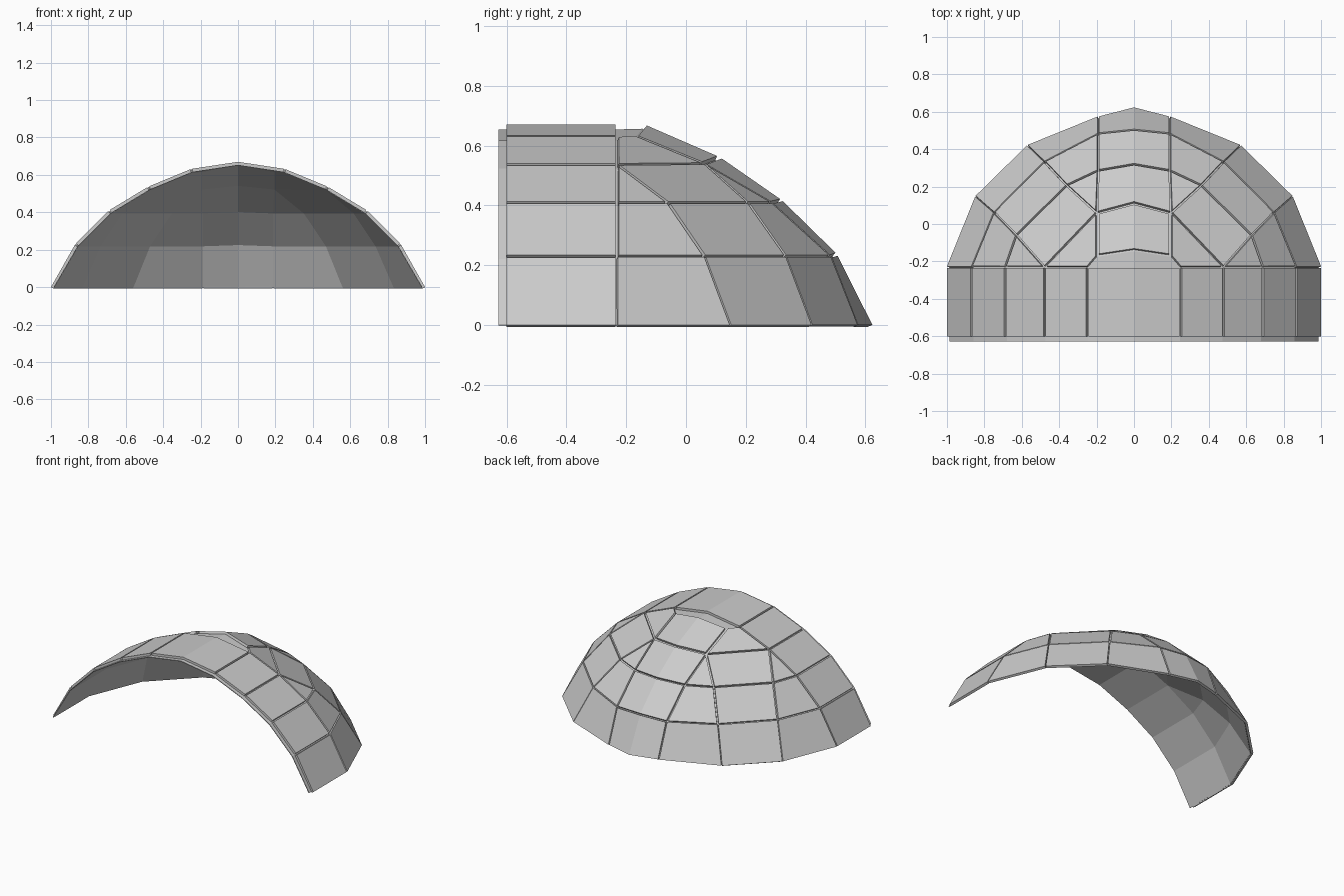
import bpy, bmesh
from mathutils import Vector

if "Cube" in bpy.data.objects:
    bpy.data.objects.remove(bpy.data.objects["Cube"])

# Vault profile (x, z), from the ground to the crown
VAULT = [(1.0, 0), (0.87, 0.23), (0.69, 0.41), (0.48, 0.537), (0.25, 0.632), (0, 0.67)]
Y_BACK, Y_FRONT, Y_LIP = -0.23, -0.607, -0.627
GAP, PANEL, LINING = 0.006, 0.016, 0.005

# Dome ribs: vault arch, two diagonal ribs, side of centre strip, centre line
rib_v = [(x, Y_BACK, z) for x, z in VAULT]
rib_a = [(0.847, 0.15, 0), (0.75, 0.063, 0.23), (0.63, -0.06, 0.41), rib_v[3]]
rib_b = [(0.57, 0.423, 0), (0.48, 0.335, 0.23), (0.36, 0.208, 0.41), (0.2, 0.062, 0.54)]
rib_c = [(0.192, 0.577, 0), (0.192, 0.485, 0.23), (0.192, 0.287, 0.41), rib_b[3]]
rib_0 = [(0, 0.626, 0), (0, 0.505, 0.237), (0, 0.32, 0.418), (0, 0.115, 0.56)]
crown_side, crown_mid = (0.2, -0.172, 0.635), (0, -0.142, 0.672)


def mirrored(polys):
    return polys + [[(-x, y, z) for x, y, z in p] for p in polys]


def make(name, polys, gap, sink, thick, mirror=False):
    """Surface from polygons, shrunk by gap, sunk along normals, then thickened inward."""
    bm = bmesh.new()
    for p in polys:
        pts = [q for i, q in enumerate(p) if q != p[i - 1]]
        bm.faces.new([bm.verts.new(q) for q in pts])
    bmesh.ops.remove_doubles(bm, verts=bm.verts[:], dist=0.001)
    bm.normal_update()
    for f in bm.faces:
        c = f.calc_center_median()
        if f.normal.dot(c - Vector((0, min(c.y, -0.2), -0.1))) < 0:
            f.normal_flip()
    bm.normal_update()
    if gap:
        rim = bmesh.ops.inset_region(bm, faces=bm.faces[:], thickness=gap,
                                     use_boundary=True, use_even_offset=True)
        bmesh.ops.delete(bm, geom=rim["faces"], context='FACES')
        loose = [v for v in bm.verts if not v.link_faces]
        bmesh.ops.delete(bm, geom=loose, context='VERTS')
    bm.normal_update()
    moves = [(v, v.normal * sink) for v in bm.verts]
    for v, d in moves:
        v.co -= d
        if v.co.z < 0.02:               # foot rests on the ground
            v.co.z = 0
            if gap:
                v.co.x *= 1.003
    me = bpy.data.meshes.new(name)
    bm.to_mesh(me)
    bm.free()
    ob = bpy.data.objects.new(name, me)
    bpy.context.collection.objects.link(ob)
    if mirror:
        m = ob.modifiers.new("mirror", 'MIRROR')
        m.use_mirror_merge = False
    s = ob.modifiers.new("thickness", 'SOLIDIFY')
    s.thickness, s.offset = thick, -1
    return ob


# Vault polygons, from the opening back to the dome
def vault_polys(y):
    return [[(a[0], y, a[1]), (b[0], y, b[1]), (b[0], Y_BACK, b[1]), (a[0], Y_BACK, a[1])]
            for a, b in zip(VAULT, VAULT[1:])]


# Dome polygons: side bays and the bent centre bay
side, centre = [], []
ribs = [rib_v, rib_a, rib_b, rib_c]
for lo in range(3):
    for r, s in zip(ribs, ribs[1:]):
        side.append([r[lo], s[lo], s[lo + 1], r[lo + 1]])
    centre.append([rib_c[lo], rib_0[lo], rib_0[lo + 1], rib_c[lo + 1]])
side.append([rib_v[3], rib_b[3], crown_side, rib_v[4]])
centre.append([rib_b[3], rib_0[3], crown_mid, crown_side])
ridge = [[rib_v[4], crown_side, crown_mid, rib_v[5]]]

# Outer panels
vp = vault_polys(Y_FRONT)
for i, p in enumerate(vp[:-1]):
    make(f"vault_panel_{i}", [p], GAP, 0, PANEL, True)
make("vault_crown_panel", mirrored(vp[-1:]), GAP, 0, PANEL)
for i, p in enumerate(side):
    make(f"dome_side_panel_{i}", [p], GAP if i > 2 else GAP * 0.5, 0, PANEL, True)
for i, p in enumerate(centre):
    make(f"dome_centre_panel_{i}", mirrored([p]), GAP if i < 3 else 0.012, 0, PANEL)

# Thin inner lining behind the panels
make("inner_shell", mirrored(vault_polys(Y_LIP) + side + centre + ridge), 0, PANEL, LINING)
